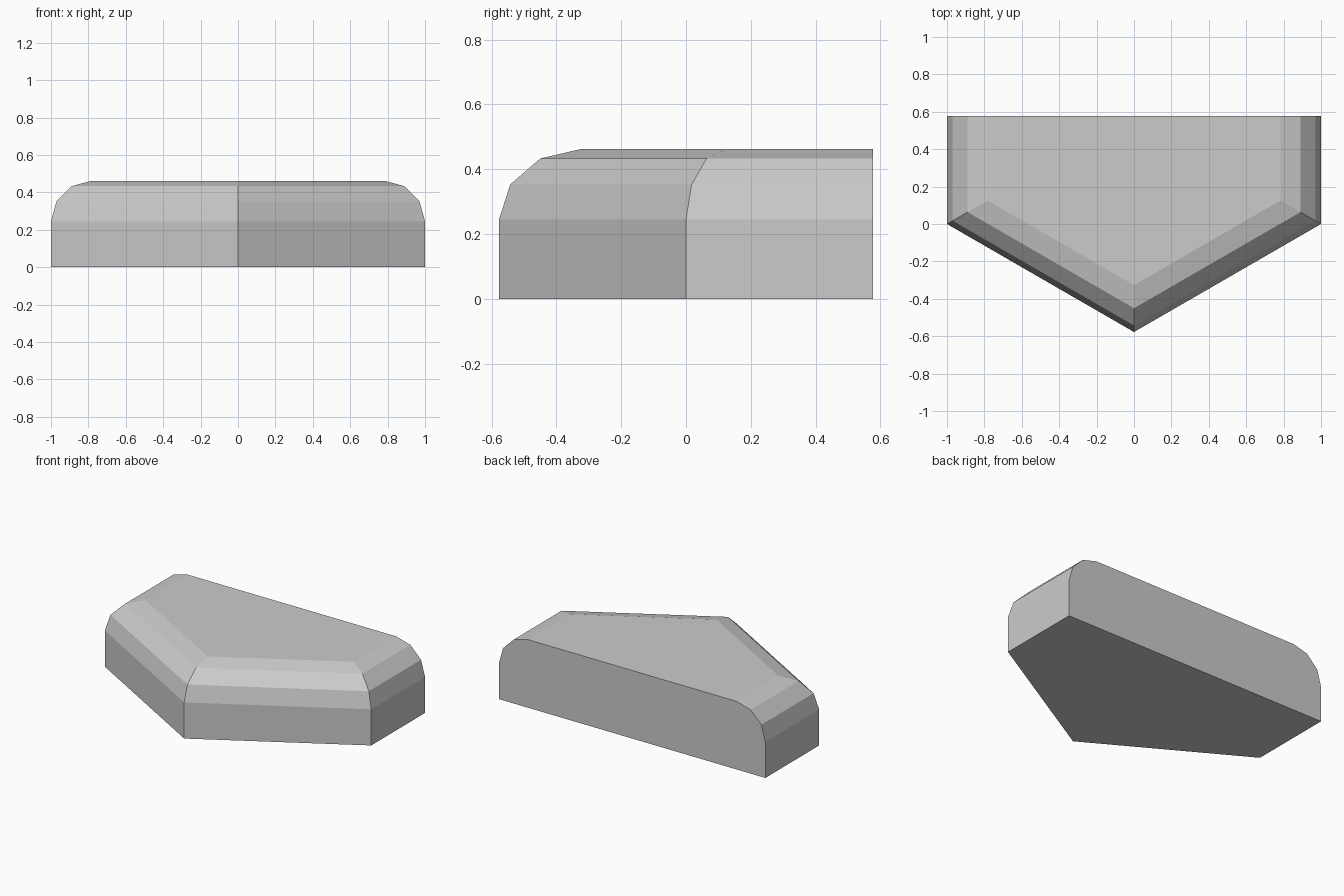
import bpy
import bmesh
from math import sin, cos, radians, sqrt

cube = bpy.data.objects.get("Cube")
if cube:
    bpy.data.objects.remove(cube, do_unlink=True)

# Plain grey material
grey = bpy.data.materials.new("light_grey")
grey.use_nodes = True
colour = (0.6, 0.6, 0.6, 1)
grey.diffuse_color = colour
grey.node_tree.nodes["Principled BSDF"].inputs["Base Color"].default_value = colour

# Half-hexagon outline, flat side at the back
RADIUS = 2 / sqrt(3)
BACK = RADIUS / 2
ANGLES = (-150, -90, -30)

# Edge profile: (inset from the side faces, height)
PROFILE = [(0, 0), (0, 0.245), (0.03, 0.353), (0.11, 0.433), (0.217, 0.462)]


def ring(bm, inset, z):
    """One half-hexagon loop, shrunk towards the middle of the back edge."""
    s = 1 - inset
    pts = [(-s, BACK)]
    pts += [(s * RADIUS * cos(radians(a)), BACK + s * RADIUS * sin(radians(a))) for a in ANGLES]
    pts.append((s, BACK))
    return [bm.verts.new((x, y, z)) for x, y in pts]


bm = bmesh.new()
rings = [ring(bm, d, z) for d, z in PROFILE]

# Side walls and rounded shoulders
for low, high in zip(rings, rings[1:]):
    for i in range(len(low) - 1):
        bm.faces.new((low[i], low[i + 1], high[i + 1], high[i]))

# Top, underside and flat back
bm.faces.new(rings[-1])
bm.faces.new(rings[0][::-1])
bm.faces.new([r[-1] for r in rings] + [r[0] for r in reversed(rings)])
bmesh.ops.recalc_face_normals(bm, faces=bm.faces)

mesh = bpy.data.meshes.new("half_hexagon_block")
bm.to_mesh(mesh)
bm.free()
mesh.materials.append(grey)
block = bpy.data.objects.new("half_hexagon_block", mesh)
bpy.context.collection.objects.link(block)
